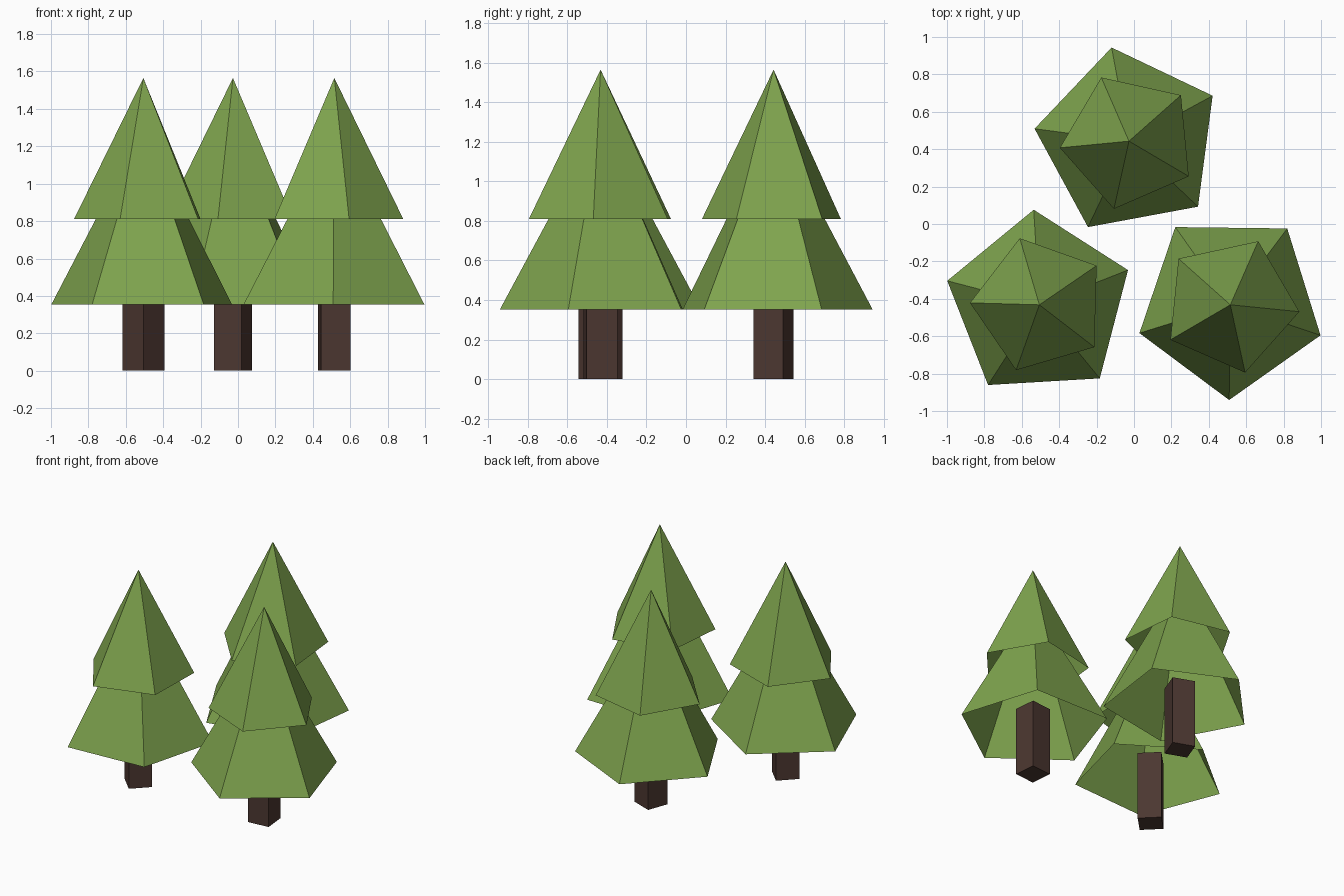
import bpy, bmesh
from math import cos, sin, radians, tau

if "Cube" in bpy.data.objects:
    bpy.data.objects.remove(bpy.data.objects["Cube"])


def material(name, rgb):
    m = bpy.data.materials.new(name)
    m.diffuse_color = (*rgb, 1)
    m.use_nodes = True
    m.node_tree.nodes["Principled BSDF"].inputs["Base Color"].default_value = m.diffuse_color
    return m


leaf = material("leaf_green", (0.212, 0.373, 0.076))
bark = material("bark_brown", (0.072, 0.038, 0.030))


def ring(bm, sides, r, z, angle):
    a = radians(angle)
    return [bm.verts.new((r * cos(a + tau * i / sides), r * sin(a + tau * i / sides), z))
            for i in range(sides)]


def finish(bm, name, loc, mat):
    me = bpy.data.meshes.new(name)
    bm.to_mesh(me)
    bm.free()
    me.materials.append(mat)
    ob = bpy.data.objects.new(name, me)
    ob.location = loc
    bpy.context.collection.objects.link(ob)


def foliage(name, loc, r, z0, z1, angle):
    # five-sided cone, open underneath
    bm = bmesh.new()
    base = ring(bm, 5, r, z0, angle)
    tip = bm.verts.new((0, 0, z1))
    for i in range(5):
        bm.faces.new((base[i], base[(i + 1) % 5], tip))
    finish(bm, name, loc, leaf)


def trunk(name, loc, r, h, angle):
    # four-sided closed post
    bm = bmesh.new()
    lo, hi = ring(bm, 4, r, 0, angle), ring(bm, 4, r, h, angle)
    for i in range(4):
        j = (i + 1) % 4
        bm.faces.new((lo[i], lo[j], hi[j], hi[i]))
    bm.faces.new(lo[::-1])
    bm.faces.new(hi)
    finish(bm, name, loc, bark)


# tree: label, x, y, foliage rotation, trunk rotation
for label, x, y, turn, post in (("back", -0.027, 0.443, 28.5, 24.7),
                                ("left", -0.506, -0.432, 21.4, 0),
                                ("right", 0.515, -0.432, 53.3, 50.5)):
    loc = (x, y, 0)
    trunk(label + "_trunk", loc, 0.112, 0.50, post)
    foliage(label + "_lower_foliage", loc, 0.509, 0.353, 1.30, turn)
    foliage(label + "_upper_foliage", loc, 0.371, 0.81, 1.565, turn + 13)
